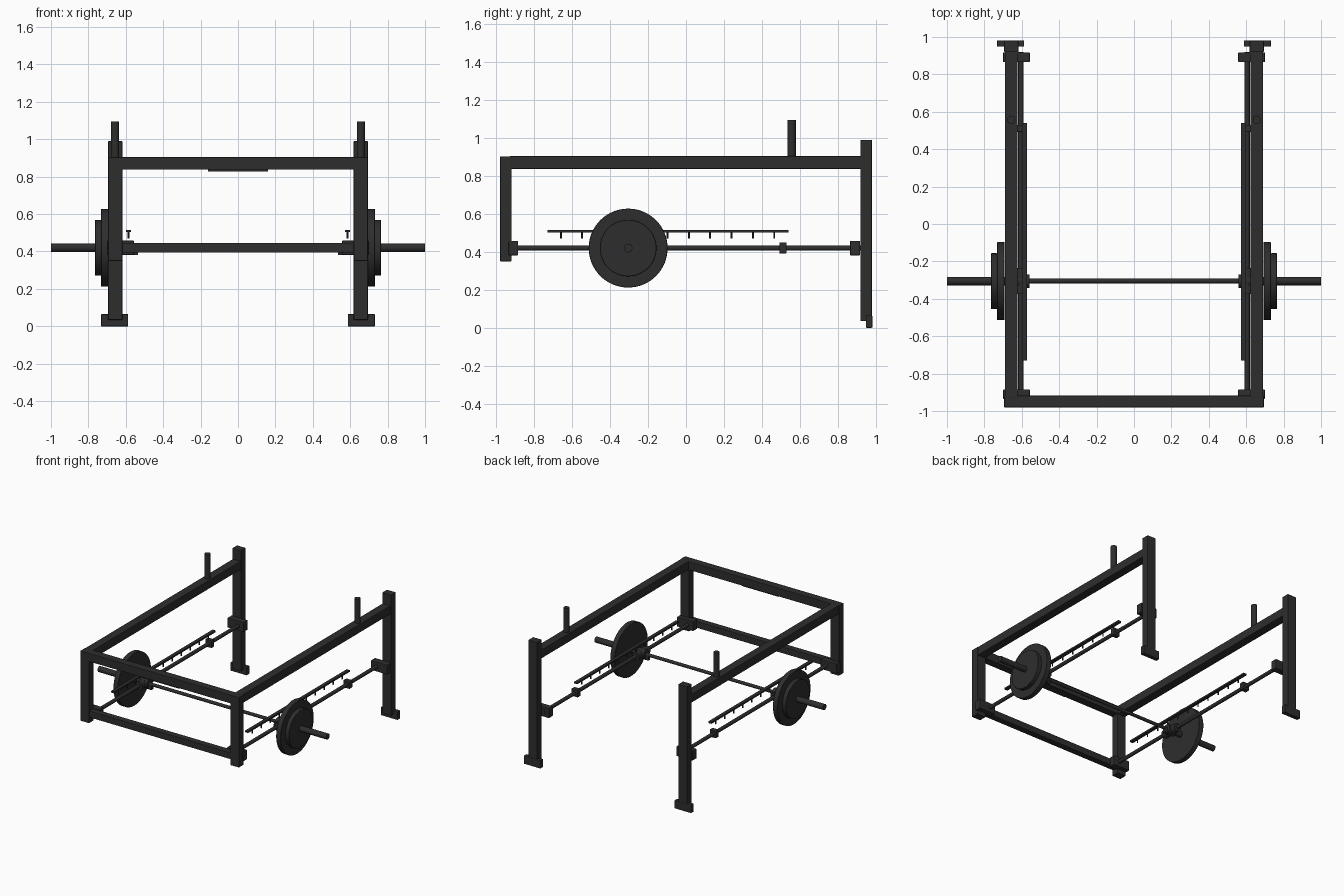
import bpy
import math
from mathutils import Vector

if "Cube" in bpy.data.objects:
    bpy.data.objects.remove(bpy.data.objects["Cube"], do_unlink=True)

# Single matte black finish
black = bpy.data.materials.new("matte black")
black.use_nodes = True
colour = (0.027, 0.027, 0.027, 1)
black.diffuse_color = colour
bsdf = black.node_tree.nodes["Principled BSDF"]
bsdf.inputs["Base Color"].default_value = colour
bsdf.inputs["Roughness"].default_value = 0.6


def finish(name, bevel=0.0):
    ob = bpy.context.object
    ob.name = name
    ob.data.materials.append(black)
    if bevel:
        mod = ob.modifiers.new("soft edges", "BEVEL")
        mod.width = bevel
        mod.segments = 2
    return ob


def box(name, x, y, z, bevel=0.0):
    """Box given as (min, max) on each axis."""
    bpy.ops.mesh.primitive_cube_add(size=1, location=[(a + b) / 2 for a, b in (x, y, z)])
    ob = bpy.context.object
    ob.scale = [b - a for a, b in (x, y, z)]
    bpy.ops.object.transform_apply(location=False, rotation=False, scale=True)
    return finish(name, bevel)


def rod(name, start, end, radius, sides=32):
    """Cylinder from start to end."""
    a, b = Vector(start), Vector(end)
    bpy.ops.mesh.primitive_cylinder_add(vertices=sides, radius=radius, depth=(b - a).length,
                                        location=(a + b) / 2)
    bpy.context.object.rotation_euler = (b - a).to_track_quat("Z", "Y").to_euler()
    bpy.ops.object.shade_smooth_by_angle(angle=math.radians(35))
    return finish(name)


BAR_Y, BAR_Z = -0.305, 0.42

for side, s in (("left", 1), ("right", -1)):
    def span(a, b):
        return tuple(sorted((s * a, s * b)))

    # Uprights, foot and long top beam
    box(f"{side}_rear_post", span(0.618, 0.694), (0.92, 0.98), (0.035, 0.99), 0.003)
    box(f"{side}_rear_foot", span(0.587, 0.732), (0.948, 0.982), (0, 0.065), 0.003)
    box(f"{side}_front_post", span(0.618, 0.694), (-0.98, -0.92), (0.35, 0.904), 0.003)
    box(f"{side}_top_beam", span(0.622, 0.69), (-0.93, 0.93), (0.838, 0.905), 0.003)
    rod(f"{side}_storage_peg", (s * 0.657, 0.557, 0.89), (s * 0.657, 0.557, 1.095), 0.022)

    # Guide rod with its end brackets and stop
    rod(f"{side}_guide_rod", (s * 0.605, -0.93, BAR_Z), (s * 0.605, 0.92, BAR_Z), 0.014, 20)
    for end, y in (("front", (-0.935, -0.885)), ("rear", (0.865, 0.918))):
        box(f"{side}_{end}_bracket", span(0.557, 0.70), y, (0.382, 0.458), 0.004)
    box(f"{side}_rod_stop", span(0.577, 0.632), (0.492, 0.53), (0.392, 0.45), 0.004)

    # Safety catch rail with a row of pegs
    box(f"{side}_catch_rail", span(0.573, 0.6), (-0.73, 0.54), (0.503, 0.516))
    for i in range(11):
        y = 0.465 - i * 0.1125
        rod(f"{side}_catch_peg_{i + 1}", (s * 0.586, y, 0.47), (s * 0.586, y, 0.506), 0.005, 10)

    # Sliding carriage and lock hook
    rod(f"{side}_carriage", (s * 0.605, BAR_Y - 0.07, BAR_Z), (s * 0.605, BAR_Y + 0.07, BAR_Z), 0.032)
    rod(f"{side}_bar_collar", (s * 0.56, BAR_Y, BAR_Z), (s * 0.63, BAR_Y, BAR_Z), 0.036)
    box(f"{side}_lock_hook", span(0.535, 0.58), (BAR_Y - 0.012, BAR_Y + 0.012), (0.38, 0.42), 0.003)

    # Bar sleeve and weight plates
    rod(f"{side}_bar_sleeve", (s * 0.6, BAR_Y, BAR_Z), (s * 1.0, BAR_Y, BAR_Z), 0.0225)
    for size, x0, x1, r in (("large", 0.692, 0.732, 0.208), ("small", 0.732, 0.765, 0.149)):
        plate = rod(f"{side}_{size}_plate", (s * x0, BAR_Y, BAR_Z), (s * x1, BAR_Y, BAR_Z), r, 64)
        mod = plate.modifiers.new("rim", "BEVEL")
        mod.width = 0.003
        mod.segments = 2

# Cross members joining the two sides
box("front_top_beam", (-0.63, 0.63), (-0.98, -0.918), (0.838, 0.904), 0.003)
box("front_lower_beam", (-0.63, 0.63), (-0.975, -0.925), (0.394, 0.446), 0.003)
box("top_beam_plate", (-0.16, 0.16), (-0.97, -0.93), (0.829, 0.84))
rod("lifting_bar", (-0.6, BAR_Y, BAR_Z), (0.6, BAR_Y, BAR_Z), 0.0125, 24)
